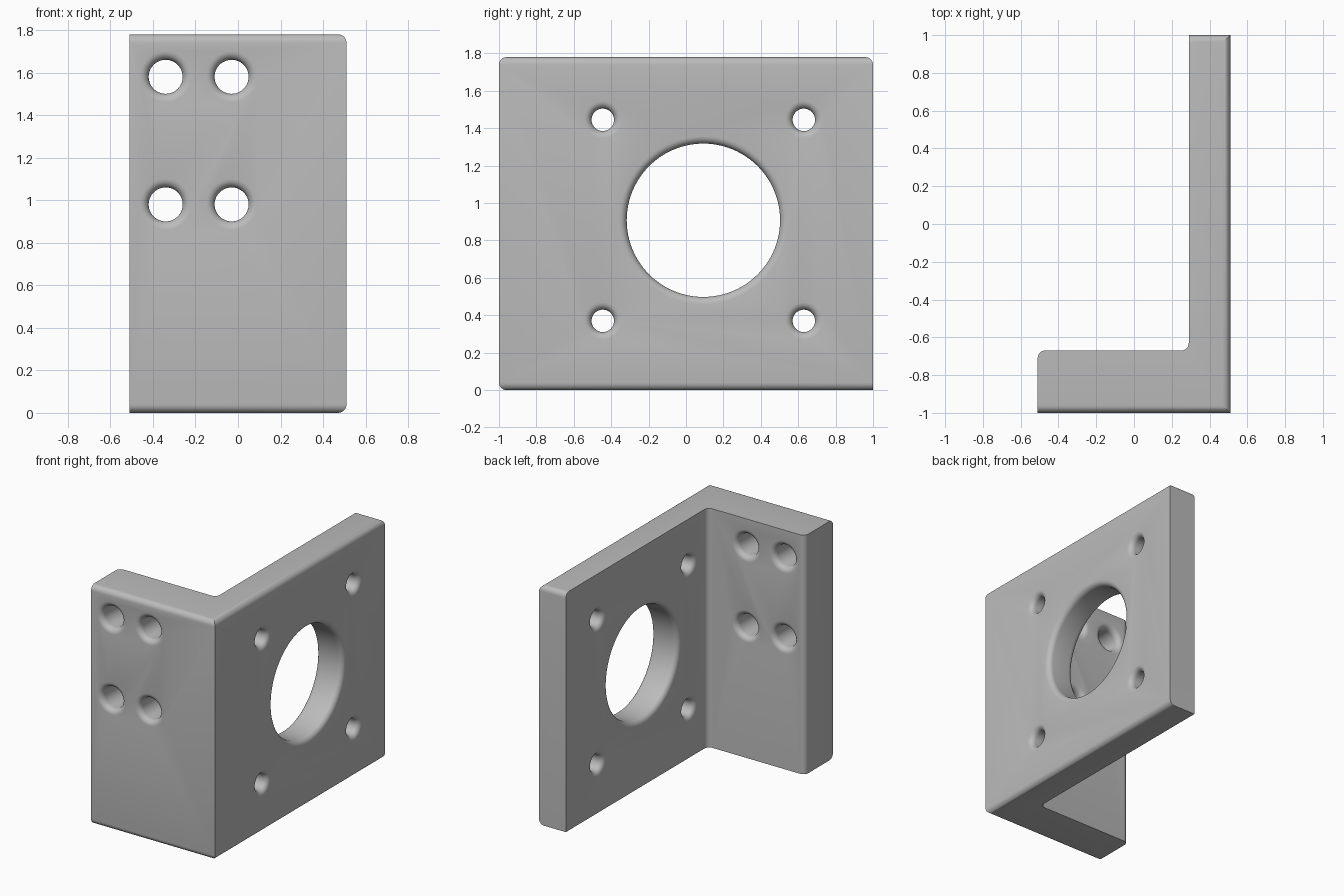
import bpy, bmesh, math

if "Cube" in bpy.data.objects:
    bpy.data.objects.remove(bpy.data.objects["Cube"])

HEIGHT, FILLET = 1.78, 0.04
LEFT, INNER, RIGHT = -0.51, 0.29, 0.51
FRONT, FLANGE_BACK, BACK = -1.0, -0.67, 1.0

grey = bpy.data.materials.new("plain grey")
grey.use_nodes = True
colour = (0.5, 0.5, 0.5, 1)
grey.diffuse_color = colour
grey.node_tree.nodes["Principled BSDF"].inputs["Base Color"].default_value = colour


def make_object(name, bm):
    bmesh.ops.recalc_face_normals(bm, faces=bm.faces)
    mesh = bpy.data.meshes.new(name)
    bm.to_mesh(mesh)
    bm.free()
    mesh.materials.append(grey)
    obj = bpy.data.objects.new(name, mesh)
    bpy.context.collection.objects.link(obj)
    return obj


def near(value, target):
    return abs(value - target) < 0.001


# L-shaped bracket, extruded from its plan
bm = bmesh.new()
plan = [(LEFT, FRONT), (RIGHT, FRONT), (RIGHT, BACK),
        (INNER, BACK), (INNER, FLANGE_BACK), (LEFT, FLANGE_BACK)]
base = bm.faces.new([bm.verts.new((x, y, 0)) for x, y in plan])
grown = bmesh.ops.extrude_face_region(bm, geom=[base])["geom"]
bmesh.ops.translate(bm, vec=(0, 0, HEIGHT),
                    verts=[v for v in grown if isinstance(v, bmesh.types.BMVert)])
bmesh.ops.recalc_face_normals(bm, faces=bm.faces)


def is_rounded(edge):
    a, b = (v.co for v in edge.verts)
    mid = (a + b) / 2
    if near(a.z, b.z):
        return near(mid.x, RIGHT) or near(mid.y, FRONT) or (
            near(mid.y, BACK) and near(mid.z, HEIGHT))
    return near(mid.y, FLANGE_BACK)


bmesh.ops.bevel(bm, geom=[e for e in bm.edges if is_rounded(e)], offset=FILLET,
                segments=6, profile=0.5, affect='EDGES')
bracket = make_object("bracket", bm)


# Hole cutters: turned profiles that flare at both faces
def hole_cutter(name, radius, start, end, place, sides):
    arc = [i * math.pi / 12 for i in range(7)]
    flare = [(radius + FILLET * (1 - math.sin(t)), FILLET * (1 - math.cos(t)))
             for t in arc]
    wide = radius + FILLET
    profile = [(wide, start - 0.05)]
    profile += [(r, start + d) for r, d in flare]
    profile += [(r, end - d) for r, d in reversed(flare)]
    profile += [(wide, end + 0.05)]
    bm = bmesh.new()
    rings = []
    for r, depth in profile:
        rings.append([bm.verts.new(place(r * math.cos(a), r * math.sin(a), depth))
                      for a in (2 * math.pi * k / sides for k in range(sides))])
    for low, high in zip(rings, rings[1:]):
        for k in range(sides):
            n = (k + 1) % sides
            bm.faces.new((low[k], low[n], high[n], high[k]))
    bm.faces.new(rings[0])
    bm.faces.new(rings[-1])
    cutter = make_object(name, bm)
    cutter.hide_render = True
    return cutter


cutters = []
# Four mounting holes through the flange
for x in (-0.34, -0.03):
    for z in (0.98, 1.58):
        cutters.append(hole_cutter(
            "flange_hole_cutter", 0.08, FRONT, FLANGE_BACK,
            lambda u, v, d: (x + u, d, z + v), 48))
# Four small holes and one large bore through the plate
plate_holes = [(y, z, 0.06, 48) for y in (-0.445, 0.63) for z in (0.37, 1.445)]
plate_holes.append((0.093, 0.908, 0.41, 96))
for y, z, radius, sides in plate_holes:
    cutters.append(hole_cutter(
        "plate_hole_cutter", radius, INNER, RIGHT,
        lambda u, v, d: (d, y + u, z + v), sides))

bpy.context.view_layer.objects.active = bracket
bracket.select_set(True)
for cutter in cutters:
    cut = bracket.modifiers.new("hole", 'BOOLEAN')
    cut.operation = 'DIFFERENCE'
    cut.solver = 'EXACT'
    cut.object = cutter
    bpy.ops.object.modifier_apply(modifier=cut.name)
    bpy.data.objects.remove(cutter)

bpy.ops.object.select_all(action='DESELECT')
bracket.select_set(True)
bpy.ops.object.shade_smooth_by_angle(angle=math.radians(30))
